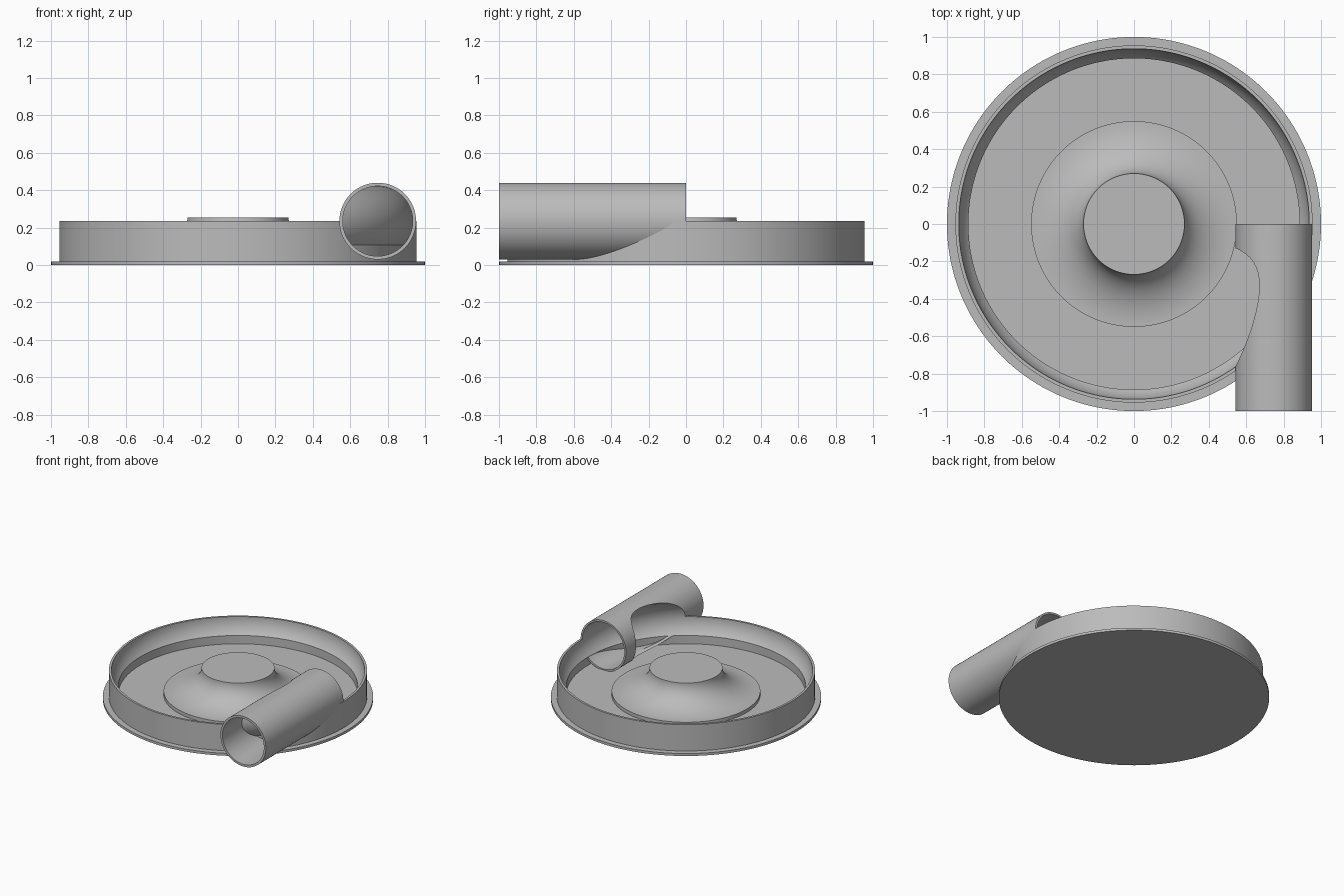
import bpy
import bmesh
from math import sin, cos, pi, radians, asin
from mathutils import Matrix, Vector

if "Cube" in bpy.data.objects:
    bpy.data.objects.remove(bpy.data.objects["Cube"])

grey = bpy.data.materials.new("plain grey")
grey.use_nodes = True
grey.diffuse_color = (0.5, 0.5, 0.5, 1)
grey.node_tree.nodes["Principled BSDF"].inputs["Base Color"].default_value = (0.5, 0.5, 0.5, 1)

PIPE_X, PIPE_Z = 0.747, 0.235      # centre line shared by the pipe and the ring channel
PIPE_R, BORE_R, CHANNEL_R = 0.205, 0.187, 0.19
FLOOR_Z, STEP_Z = 0.037, 0.105


def arc(cr, cz, rr, rz, start, end, steps):
    """Points (radius, height) along an elliptical arc, angles in radians."""
    angles = [start + (end - start) * i / steps for i in range(steps + 1)]
    return [(cr + rr * cos(a), cz + rz * sin(a)) for a in angles]


def make_object(name, bm):
    mesh = bpy.data.meshes.new(name)
    bm.to_mesh(mesh)
    bm.free()
    mesh.materials.append(grey)
    obj = bpy.data.objects.new(name, mesh)
    bpy.context.collection.objects.link(obj)
    return obj


def lathe(profile, steps=160, angle=2 * pi, start=0.0, closed=False):
    """Revolve a (radius, height) profile about the z axis."""
    bm = bmesh.new()
    turn = Matrix.Rotation(start, 3, 'Z')
    verts = [bm.verts.new(turn @ Vector((r, 0, z))) for r, z in profile]
    pairs = list(zip(verts, verts[1:]))
    if closed:
        pairs.append((verts[-1], verts[0]))
    edges = [bm.edges.new(p) for p in pairs]
    bmesh.ops.spin(bm, geom=verts + edges, cent=(0, 0, 0), axis=(0, 0, 1),
                   angle=angle, steps=steps)
    bmesh.ops.remove_doubles(bm, verts=bm.verts, dist=1e-5)
    bmesh.ops.recalc_face_normals(bm, faces=bm.faces)
    return bm


def lay_along_y(bm):
    """Turn a z-axis part onto the pipe's centre line, running toward -y."""
    bm.transform(Matrix.Translation((PIPE_X, 0, PIPE_Z)) @ Matrix.Rotation(pi / 2, 4, 'X'))
    return bm


def subtract(obj, cutter):
    mod = obj.modifiers.new("cut", 'BOOLEAN')
    mod.operation = 'DIFFERENCE'
    mod.solver = 'EXACT'
    mod.object = cutter
    bpy.context.view_layer.update()
    graph = bpy.context.evaluated_depsgraph_get()
    mesh = bpy.data.meshes.new_from_object(obj.evaluated_get(graph))
    obj.modifiers.clear()
    obj.data = mesh
    bpy.data.objects.remove(cutter)


def smooth(obj):
    bpy.ops.object.select_all(action='DESELECT')
    obj.select_set(True)
    bpy.context.view_layer.objects.active = obj
    bpy.ops.object.shade_smooth_by_angle(angle=radians(30))


# Casing: flange, outer wall, rounded channel wall, floor and flared hub
step_angle = -asin((PIPE_Z - STEP_Z) / CHANNEL_R)
channel = arc(PIPE_X, PIPE_Z, CHANNEL_R, CHANNEL_R, 0, step_angle, 10)
hub = arc(0.55, 0.255, 0.28, 0.19, -pi / 2, -pi, 20)
profile = [(0, 0), (1, 0), (1, 0.02), (0.955, 0.02), (0.955, PIPE_Z)]
profile += channel + [(channel[-1][0], FLOOR_Z), (0.55, FLOOR_Z)] + hub + [(0, 0.255)]
casing = make_object("casing", lathe(profile))

# Clear the casing wall out of the pipe's bore
mid_r = (PIPE_R + BORE_R) / 2
bore = lathe([(0, 0), (mid_r, 0), (mid_r, 1.1), (0, 1.1)], 96)
subtract(casing, make_object("bore_cutter", lay_along_y(bore)))
smooth(casing)

# Outlet pipe, opened where the ring channel runs through it
tube = lathe([(BORE_R, 0), (PIPE_R, 0), (PIPE_R, 1), (BORE_R, 1)], 96, closed=True)
pipe = make_object("outlet_pipe", lay_along_y(tube))
ring = arc(PIPE_X, PIPE_Z, CHANNEL_R, CHANNEL_R, 0, 2 * pi, 64)[:-1]
subtract(pipe, make_object("channel_cutter", lathe(ring, closed=True)))
smooth(pipe)

# Curved channel wall inside the pipe, trimmed to the bore
skin_r = CHANNEL_R - 0.002
curve = arc(PIPE_X, PIPE_Z, skin_r, skin_r, step_angle, pi / 2, 50)
foot_r, foot_z = curve[0]
foot = [(foot_r, FLOOR_Z + (foot_z - FLOOR_Z) * i / 8) for i in range(8)]
bm = lathe(foot + curve, 140, radians(62), radians(-62))
outside = [f for f in bm.faces
           if (f.calc_center_median() - Vector((PIPE_X, f.calc_center_median().y, PIPE_Z))).length
           > mid_r]
bmesh.ops.delete(bm, geom=outside, context='FACES')
for f in bm.faces:
    centre = f.calc_center_median()
    away = centre - Vector((centre.x, centre.y, 0)).normalized() * PIPE_X - Vector((0, 0, PIPE_Z))
    if f.normal.dot(away) < 0:
        f.normal_flip()
smooth(make_object("channel_wall", bm))
